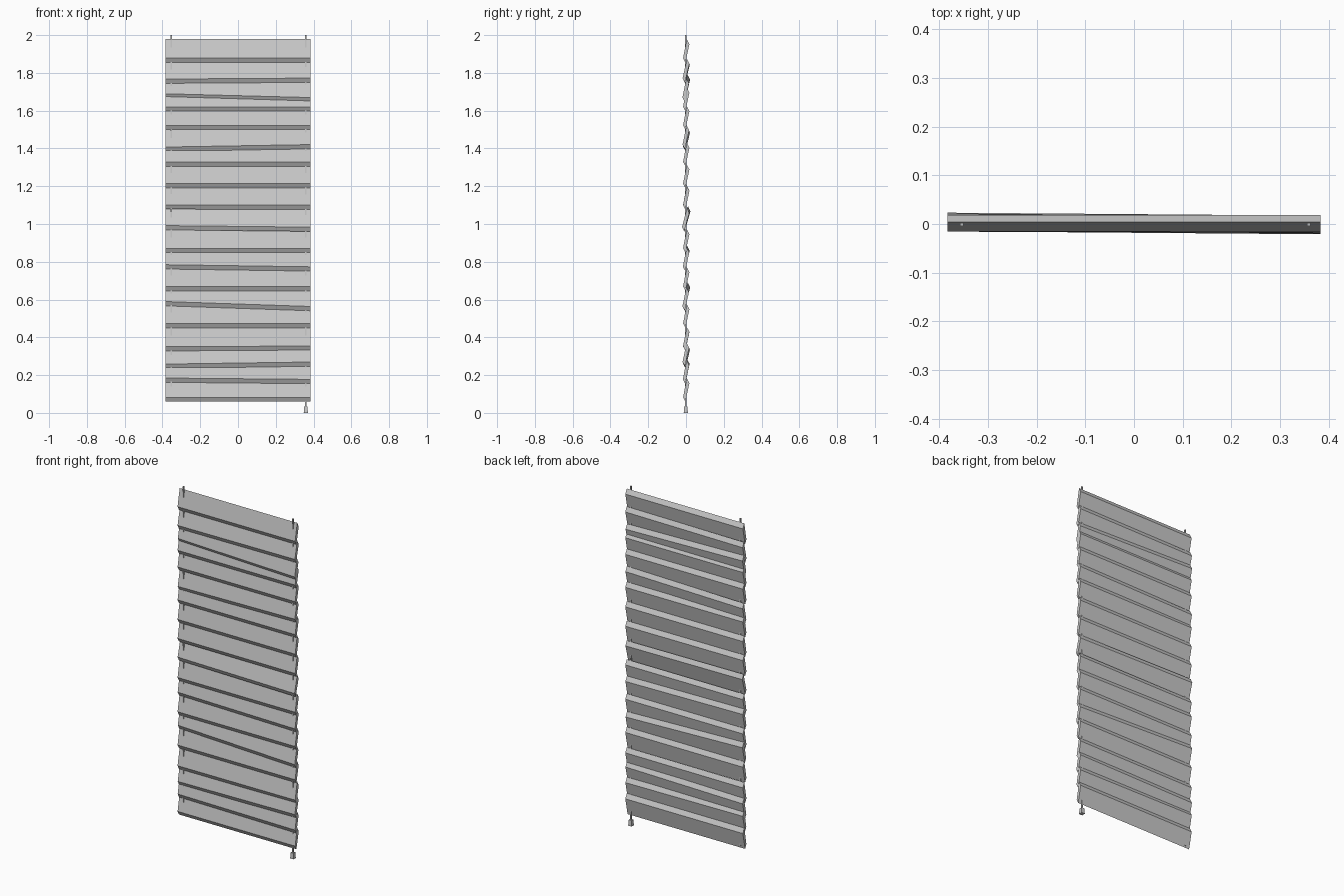
import bpy, bmesh

if "Cube" in bpy.data.objects:
    bpy.data.objects.remove(bpy.data.objects["Cube"])

HALF = 0.383   # half slat length
H = 0.125      # slat height

# Slat cross-section (y, height above the lower edge): tilted parallelogram
PROFILE = [(0.004, H), (0.018, H - 0.027), (-0.003, 0.0), (-0.0155, 0.023)]

# Lower band height at left end, right end, yaw (y shift at ends), extra tilt
SLATS = [
    (1.866, 1.866, 0, 0), (1.756, 1.761, 0.001, 0.002), (1.678, 1.658, 0.003, 0.001),
    (1.609, 1.609, 0, 0), (1.511, 1.511, 0, 0), (1.396, 1.409, 0.002, 0.001),
    (1.317, 1.317, 0, 0), (1.202, 1.202, 0, 0), (1.090, 1.088, 0, 0),
    (0.980, 0.972, 0.003, 0.004), (0.860, 0.860, 0, 0), (0.773, 0.762, 0.001, 0),
    (0.658, 0.658, 0, 0), (0.578, 0.552, 0.003, 0.001), (0.462, 0.462, 0, 0),
    (0.340, 0.342, 0, 0), (0.247, 0.258, 0.002, 0.001), (0.173, 0.166, 0.001, 0),
    (0.071, 0.071, 0, 0),
]


def add_object(name, bm):
    bmesh.ops.recalc_face_normals(bm, faces=bm.faces)
    mesh = bpy.data.meshes.new(name)
    bm.to_mesh(mesh)
    bm.free()
    obj = bpy.data.objects.new(name, mesh)
    bpy.context.collection.objects.link(obj)
    return obj


def slat(name, z_left, z_right, yaw, tilt):
    bm = bmesh.new()
    ends = []
    for x, zc, shift in ((-HALF, z_left, yaw), (HALF, z_right, -yaw)):
        ends.append([bm.verts.new((x, y + shift + tilt * (2 * h / H - 1), zc - 0.0115 + h))
                     for y, h in PROFILE])
    for i in range(4):
        j = (i + 1) % 4
        bm.faces.new((ends[0][i], ends[0][j], ends[1][j], ends[1][i]))
    bm.faces.new(ends[0])
    bm.faces.new(ends[1])
    return add_object(name, bm)


def box(name, x, y, width, z0, z1):
    bm = bmesh.new()
    bmesh.ops.create_cube(bm, size=1)
    for v in bm.verts:
        v.co = (x + v.co.x * width, y + v.co.y * width, z0 + (v.co.z + 0.5) * (z1 - z0))
    return add_object(name, bm)


# Slats of the closed blind
for i, values in enumerate(SLATS):
    slat(f"slat_{i + 1}", *values)

# Cords threaded through the slats
box("left_cord", -0.354, -0.001, 0.007, 0.07, 2.0)
box("right_cord", 0.359, -0.001, 0.007, 0.02, 2.0)

# Pull weight hanging from the right cord: tapered block
weight = box("cord_weight", 0.359, -0.001, 0.022, 0.0, 0.034)
for v in weight.data.vertices:
    if v.co.z > 0.02:
        v.co.x = 0.359 + (v.co.x - 0.359) * 0.8
        v.co.y = -0.001 + (v.co.y + 0.001) * 0.8
